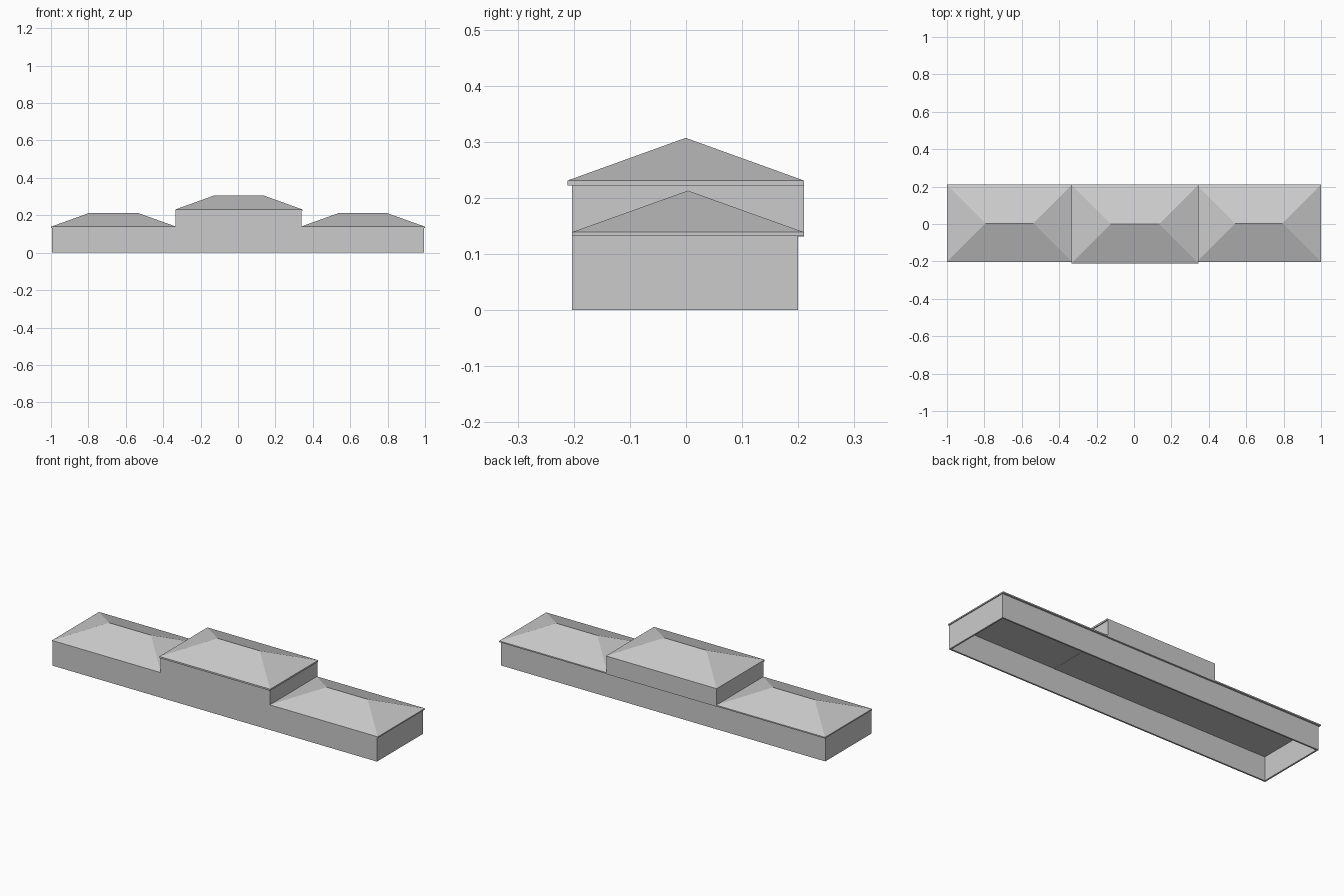
import bpy

if "Cube" in bpy.data.objects:
    bpy.data.objects.remove(bpy.data.objects["Cube"])


def make_mesh(name, verts, faces):
    mesh = bpy.data.meshes.new(name)
    mesh.from_pydata(verts, [], faces)
    mesh.update()
    obj = bpy.data.objects.new(name, mesh)
    bpy.context.collection.objects.link(obj)
    return obj


def rect(x0, x1, y0, y1, z):
    return [(x0, y0, z), (x1, y0, z), (x1, y1, z), (x0, y1, z)]


SIDES = [(i, (i + 1) % 4, 4 + (i + 1) % 4, 4 + i) for i in range(4)]


def box(name, x0, x1, y0, y1, z0, z1):
    verts = rect(x0, x1, y0, y1, z0) + rect(x0, x1, y0, y1, z1)
    return make_mesh(name, verts, [(3, 2, 1, 0), (4, 5, 6, 7)] + SIDES)


def open_walls(name, x0, x1, y0, y1, z0, z1, t):
    """Rectangular ring of walls, open at the top and bottom."""
    verts = []
    for z in (z0, z1):
        verts += rect(x0, x1, y0, y1, z)
    for z in (z0, z1):
        verts += rect(x0 + t, x1 - t, y0 + t, y1 - t, z)
    faces = list(SIDES)
    faces += [tuple(8 + v for v in reversed(f)) for f in SIDES]
    for i in range(4):
        j = (i + 1) % 4
        faces += [(j, i, 8 + i, 8 + j), (4 + i, 4 + j, 12 + j, 12 + i)]
    return make_mesh(name, verts, faces)


def hip_roof(name, x0, x1, y0, y1, z0, z1, ridge_z):
    """Thin eaves slab carrying a hipped roof with 45 degree hips in plan."""
    ym, inset = (y0 + y1) / 2, (y1 - y0) / 2
    verts = rect(x0, x1, y0, y1, z0) + rect(x0, x1, y0, y1, z1)
    verts += [(x0 + inset, ym, ridge_z), (x1 - inset, ym, ridge_z)]
    faces = [(3, 2, 1, 0)] + SIDES
    faces += [(4, 5, 9, 8), (5, 6, 9), (6, 7, 8, 9), (7, 4, 8)]
    return make_mesh(name, verts, faces)


# Long ground floor, hollow and open underneath
open_walls("ground_floor_walls", -0.995, 0.995, -0.203, 0.20, 0, 0.135, 0.009)

# Raised central storey, flush at the front and overhanging at the back
box("central_storey", -0.335, 0.34, -0.203, 0.21, 0.131, 0.224)

# Roofs
hip_roof("left_wing_roof", -1.0, -0.33, -0.203, 0.21, 0.132, 0.139, 0.213)
hip_roof("right_wing_roof", 0.335, 1.0, -0.203, 0.21, 0.132, 0.139, 0.213)
hip_roof("central_roof", -0.335, 0.345, -0.211, 0.21, 0.222, 0.231, 0.307)
